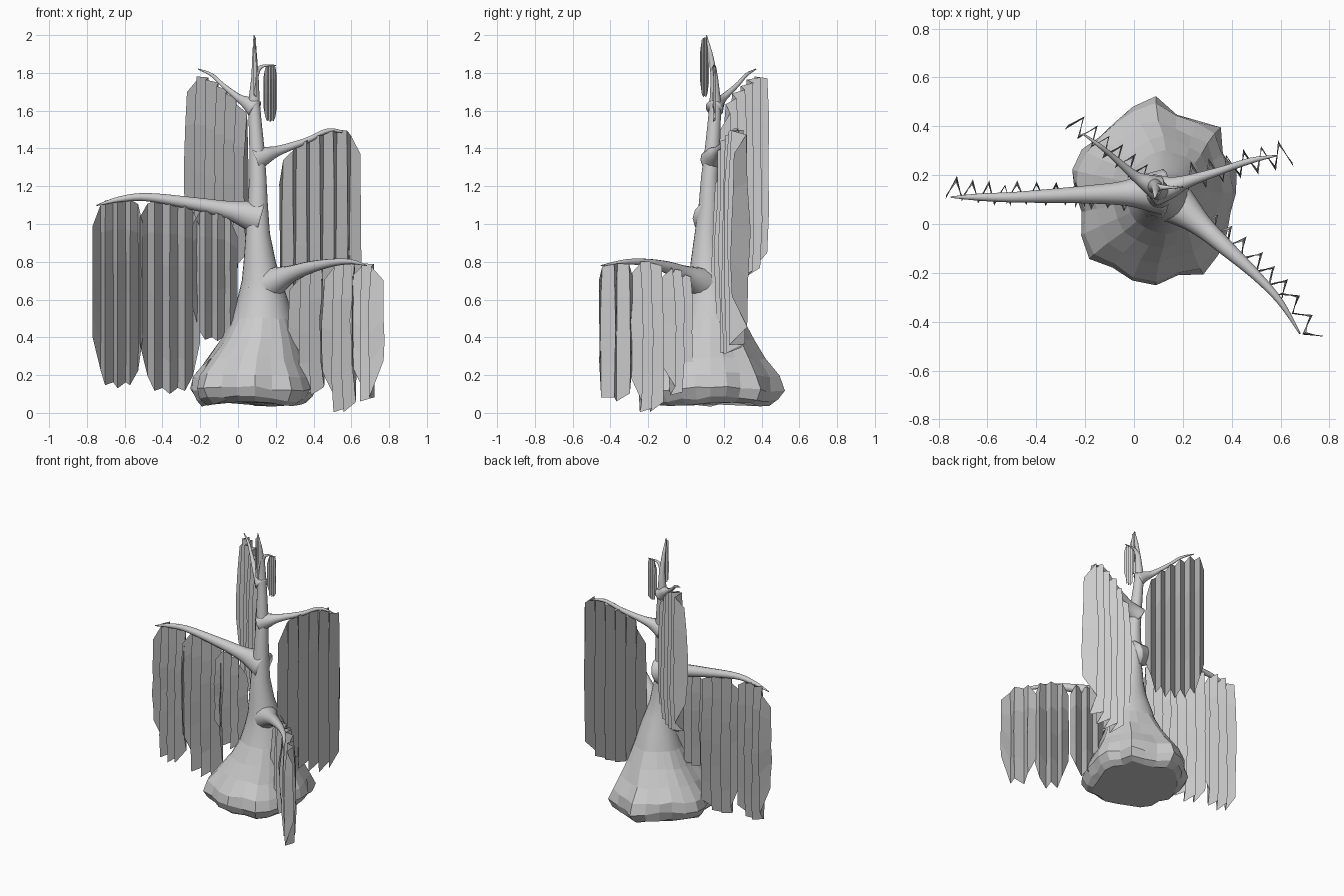
import bpy, math, random
from mathutils import Vector

if "Cube" in bpy.data.objects:
    bpy.data.objects.remove(bpy.data.objects["Cube"])

random.seed(4)


def make(name, verts, faces, smooth=None):
    me = bpy.data.meshes.new(name)
    me.from_pydata(verts, [], faces)
    for p in me.polygons:
        p.use_smooth = bool(smooth and smooth(p))
    ob = bpy.data.objects.new(name, me)
    bpy.context.collection.objects.link(ob)
    return ob


def skin(rings, n):
    """Quads between closed rings of n vertices, capped at both ends."""
    faces = []
    for r in range(rings - 1):
        for i in range(n):
            j = (i + 1) % n
            faces.append((r * n + i, r * n + j, (r + 1) * n + j, (r + 1) * n + i))
    faces.append(tuple(range(n))[::-1])
    faces.append(tuple(range((rings - 1) * n, rings * n)))
    return faces


def spline(pts, steps):
    """Catmull-Rom through points of any dimension."""
    out = []
    p = [pts[0]] + list(pts) + [pts[-1]]
    for k in range(1, len(p) - 2):
        for s in range(steps):
            t = s / steps
            out.append([0.5 * (2 * b + (c - a) * t + (2 * a - 5 * b + 4 * c - d) * t * t
                               + (3 * b - a - 3 * c + d) * t ** 3)
                        for a, b, c, d in zip(p[k - 1], p[k], p[k + 1], p[k + 2])])
    out.append(list(pts[-1]))
    return out


def tube(name, pts, steps=5, n=12):
    """Tapered branch; pts are (x, y, z, radius)."""
    path = spline(pts, steps)
    verts = []
    for i, (x, y, z, r) in enumerate(path):
        a, b = path[max(i - 1, 0)], path[min(i + 1, len(path) - 1)]
        d = (Vector(b[:3]) - Vector(a[:3])).normalized()
        u = d.cross(Vector((0, 0, 1))).normalized()
        v = u.cross(d)
        for k in range(n):
            t = -2 * math.pi * k / n
            verts.append(Vector((x, y, z)) + max(r, .003) * (math.cos(t) * u + math.sin(t) * v))
    return make(name, verts, skin(len(path), n), lambda p: True)


def leaf(name, a, b, za, zb, bottom, cols=9, rows=6, amp=.03, shoulder=.25, jit=.008):
    """Pleated hanging sheet from plan point a to b, top sloping za to zb."""
    a, b = Vector(a), Vector(b)
    d = (b - a).normalized()
    perp = Vector((-d.y, d.x))
    verts, faces = [], []
    for c in range(cols):
        u = c / (cols - 1)
        f = (1 - abs(2 * u - 1) ** 3) ** (1 / 3)
        f = max(f, .3)
        top = za + (zb - za) * u
        h = (za + zb) / 2 - bottom
        z1 = top - shoulder * h * (1 - f)
        z0 = bottom + .38 * h * (1 - f) + (.03 * h if c % 2 else 0)
        for r in range(rows):
            t = r / (rows - 1)
            open_ = .35 + .65 * math.sin(math.pi * min(1, .15 + t * .6))
            off = (amp if c % 2 else -amp) * open_ + random.uniform(-jit, jit)
            p = a + (b - a) * u + perp * off
            verts.append((p.x, p.y, z1 + (z0 - z1) * t))
    for c in range(cols - 1):
        for r in range(rows - 1):
            i = c * rows + r
            faces.append((i, i + 1, i + rows + 1, i + rows))
    return make(name, verts, faces)


# Trunk: lumpy faceted foot blending into a smooth round stem
N = 24
stations = [  # x, y, z, radius, lumpiness
    (.09, .13, .05, .28, 1), (.09, .13, .075, .32, 1), (.09, .13, .13, .345, 1),
    (.09, .13, .20, .325, .9), (.10, .13, .29, .27, .75), (.12, .13, .39, .215, .55),
    (.13, .13, .50, .165, .3), (.13, .13, .60, .135, .1), (.125, .12, .70, .105, 0),
    (.115, .11, .80, .085, 0), (.105, .11, .95, .064, 0), (.105, .12, 1.10, .053, 0),
    (.105, .125, 1.25, .045, 0), (.10, .14, 1.40, .04, 0), (.09, .15, 1.55, .034, 0),
    (.085, .155, 1.65, .03, 0), (.09, .15, 1.78, .019, 0), (.088, .13, 1.90, .012, 0),
    (.085, .108, 2.0, .003, 0)]
lumps = [.98, .97, .93, 1.06, 1.0, .98, 1.13, 1.08, .98, .96, 1.0, 1.0,
         .98, .94, 1.04, 1.1, 1.06, 1.1, 1.12, 1.04, 1.1, 1.02, .95, .9]
verts = []
for k, (x, y, z, r, m) in enumerate(stations):
    for i in range(N):
        t = 2 * math.pi * i / N
        rr = r * (1 + (lumps[i] - 1) * m + random.uniform(-.03, .03) * m)
        dz = .012 * m * math.sin(3 * t + 1) + random.uniform(-.008, .008) * m
        verts.append((x + rr * math.cos(t), y + rr * math.sin(t), z + dz))
make("trunk", verts, skin(len(stations), N), lambda p: p.center.z > .5)

# Branches, flared where they leave the trunk
tube("left_branch", [(.12, .13, 1.03, .095), (.03, .13, 1.055, .07), (-.06, .125, 1.075, .048),
                     (-.22, .12, 1.105, .035), (-.48, .11, 1.142, .022), (-.63, .11, 1.13, .015),
                     (-.75, .11, 1.098, .003)])
tube("front_right_branch", [(.12, .12, .66, .11), (.2, .06, .70, .075), (.28, -.01, .735, .046),
                            (.38, -.1, .77, .033), (.50, -.21, .795, .021),
                            (.60, -.32, .80, .013), (.68, -.45, .78, .003)])
tube("back_right_branch", [(.09, .14, 1.34, .065), (.15, .15, 1.365, .045), (.22, .175, 1.39, .026),
                           (.36, .22, 1.44, .016), (.48, .26, 1.495, .012), (.585, .28, 1.48, .003)])
tube("back_left_branch", [(.09, .15, 1.61, .05), (.05, .17, 1.64, .035), (0, .20, 1.67, .02),
                          (-.08, .27, 1.735, .012), (-.14, .32, 1.79, .009), (-.21, .37, 1.82, .003)])
tube("top_twig", [(.09, .15, 1.78, .018), (.11, .15, 1.82, .012), (.14, .15, 1.838, .007),
                  (.20, .15, 1.84, .002)])

# Hanging pleated leaves: three each on the low branches, one each on the upper
leaf("left_leaf_outer", (-.765, .15), (-.50, .115), 1.13, 1.14, .13, 9, 7, .045, .2)
leaf("left_leaf_middle", (-.52, .13), (-.20, .12), 1.14, 1.09, .10, 9, 7, .045, .15)
leaf("left_leaf_inner", (-.24, .105), (-.005, .09), 1.09, 1.03, .38, 8, 6, .035, .2)
leaf("front_right_leaf_outer", (.625, -.27), (.745, -.475), .80, .78, .06, 6, 5, .035, .15)
leaf("front_right_leaf_middle", (.47, -.12), (.63, -.28), .79, .81, .0, 7, 5, .04, .15)
leaf("front_right_leaf_inner", (.29, .03), (.46, -.11), .72, .79, .09, 7, 5, .04, .15)
leaf("back_right_leaf", (.21, .19), (.64, .29), 1.39, 1.55, .31, 13, 5, .055, .22)
leaf("back_left_leaf", (-.255, .425), (.055, .19), 1.84, 1.62, .72, 13, 5, .045, .2)
leaf("twig_leaf", (.135, .15), (.207, .15), 1.84, 1.845, 1.54, 9, 5, .008, .3, .001)
leaf("tip_leaf", (.09, .075), (.09, .122), 1.98, 1.995, 1.67, 7, 5, .008, .3, .001)
